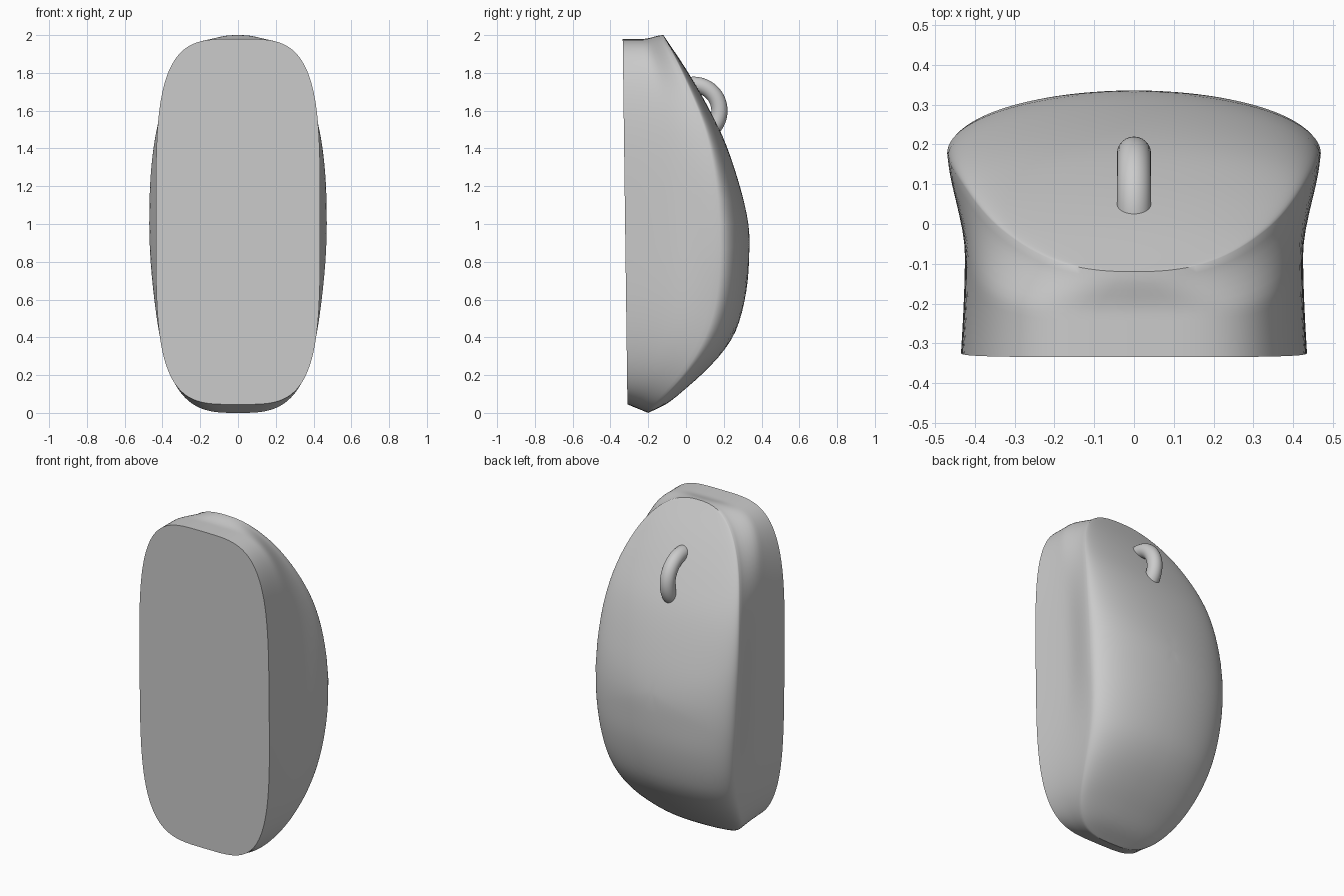
import bpy, bmesh, math

cube = bpy.data.objects.get("Cube")
if cube:
    bpy.data.objects.remove(cube, do_unlink=True)

grey = bpy.data.materials.new("plain grey")
grey.use_nodes = True
grey.diffuse_color = (0.6, 0.6, 0.6, 1)
grey.node_tree.nodes["Principled BSDF"].inputs["Base Color"].default_value = (0.6, 0.6, 0.6, 1)

SEGMENTS, WALL_RINGS, DOME_RINGS = 128, 14, 26

# Height curves along the body: (z, y)
SPINE = [(0, -.2), (.05, -.1), (.13, 0), (.22, .1), (.33, .2), (.45, .27), (.65, .32), (.85, .335),
         (1, .33), (1.2, .285), (1.45, .2), (1.65, .1), (1.82, 0), (2, -.12)]
RIDGE = [(0, -.2), (.2, -.02), (.4, .1), (.6, .16), (.9, .18), (1.2, .16), (1.5, .1), (1.8, -.02), (2, -.12)]


def curve(points, z):
    """Smooth interpolation through a short list of points."""
    last = len(points) - 1
    i = max(k for k in range(last) if points[k][0] <= max(z, 0))

    def slope(k):
        a, b = points[max(k - 1, 0)], points[min(k + 1, last)]
        return (b[1] - a[1]) / (b[0] - a[0])
    (z0, y0), (z1, y1) = points[i], points[i + 1]
    h = z1 - z0
    t = min(max((z - z0) / h, 0), 1)
    return (y0 * (1 + 2 * t) * (1 - t) ** 2 + y1 * t * t * (3 - 2 * t)
            + h * t * (1 - t) * (slope(i) * (1 - t) - slope(i + 1) * t))


def rounded(f, n):
    return max(0, 1 - abs(f) ** n) ** (1 / n)


def ridge_width(f):
    if f > 0:
        return .47 * rounded(f, 2.4)
    return .44 * rounded(f, 3.2) + .03 * (1 - f * f) ** 6


def wall_point(side, f, v):
    """Point on the waisted wall between the flat base and the ridge."""
    bx, bz = .435 * rounded(f, 3.8), 1.0125 + .9675 * f
    by = -.31 - .025 * (f + 1) / 2
    rx, rz = ridge_width(f), 1 + f
    t = min(max((v - .5) / .5, 0), 1)
    w = t * t * (3 - 2 * t)
    if f < 0:
        w += (v - w) * f ** 4
    pinch = 1 - .022 * math.sin(math.pi * v) * (1 - f ** 4)
    return (side * (bx + (rx - bx) * w) * pinch,
            by + (curve(RIDGE, rz) - by) * v,
            bz + (rz - bz) * w)


def dome_point(side, f, s):
    """Point on the domed back, s = 1 at the ridge and 0 at the middle."""
    z = 1 + f * s
    x = ridge_width(f) * s
    u = min(x / max(ridge_width(f * s), 1e-6), 1)
    low, high = curve(RIDGE, z), curve(SPINE, z)
    return (side * x, low + (high - low) * math.sqrt(1 - u * u), z)


# Angles around the outline
outline = []
for i in range(SEGMENTS):
    a = 2 * math.pi * i / SEGMENTS
    f = math.copysign(min(abs(math.sin(a)), 1) ** .667, math.sin(a))
    c = math.cos(a)
    outline.append((0 if abs(c) < 1e-6 else math.copysign(1, c), f))

# Body: flat base, wall and dome as stacked rings
bm = bmesh.new()
rings = [[bm.verts.new(wall_point(s, f, k / WALL_RINGS)) for s, f in outline]
         for k in range(WALL_RINGS + 1)]
rings += [[bm.verts.new(dome_point(s, f, math.cos(math.pi / 2 * k / DOME_RINGS))) for s, f in outline]
          for k in range(1, DOME_RINGS)]
bm.faces.new(rings[0])
for low, high in zip(rings, rings[1:]):
    for i in range(SEGMENTS):
        j = (i + 1) % SEGMENTS
        bm.faces.new((low[i], low[j], high[j], high[i]))
crown = bm.verts.new(dome_point(1, 0, 0))
for i in range(SEGMENTS):
    bm.faces.new((rings[-1][i], rings[-1][(i + 1) % SEGMENTS], crown))
bmesh.ops.recalc_face_normals(bm, faces=bm.faces)
mesh = bpy.data.meshes.new("body")
bm.to_mesh(mesh)
bm.free()
body = bpy.data.objects.new("body", mesh)
bpy.context.collection.objects.link(body)

# Scroll wheel
bpy.ops.mesh.primitive_torus_add(major_segments=64, minor_segments=24, major_radius=.137, minor_radius=.043,
                                 location=(0, .04, 1.6), rotation=(0, math.pi / 2, 0))
wheel = bpy.context.object
wheel.name = "scroll_wheel"

for part, angle in ((body, 40), (wheel, 60)):
    part.data.materials.append(grey)
    bpy.ops.object.select_all(action='DESELECT')
    part.select_set(True)
    bpy.context.view_layer.objects.active = part
    bpy.ops.object.shade_smooth_by_angle(angle=math.radians(angle))
